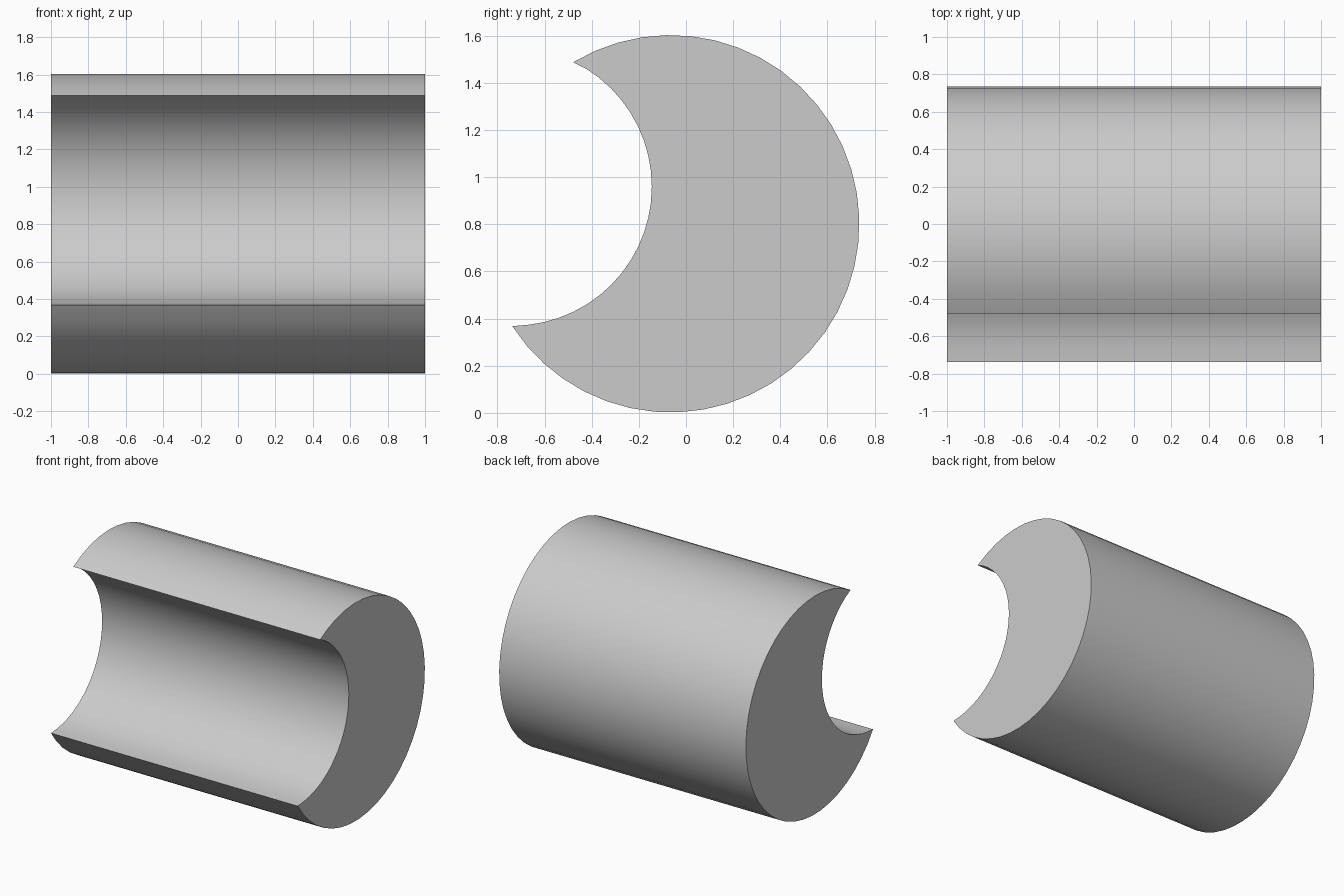
import bpy, bmesh
from math import cos, sin, radians

cube = bpy.data.objects.get("Cube")
if cube:
    bpy.data.objects.remove(cube, do_unlink=True)

# Plain grey finish
grey = bpy.data.materials.new("grey")
grey.use_nodes = True
colour = (0.6, 0.6, 0.6, 1)
grey.diffuse_color = colour
grey.node_tree.nodes["Principled BSDF"].inputs["Base Color"].default_value = colour


def arc(cy, cz, radius, start, end, steps):
    """Points (y, z) along an arc, angles in degrees."""
    angles = [radians(start + (end - start) * i / steps) for i in range(steps + 1)]
    return [(cy + radius * cos(a), cz + radius * sin(a)) for a in angles]


# Crescent profile: outer wall from lower tip round the back to the upper tip,
# then the hollow back down; the hollow's end points are shared with the tips
outer = arc(-0.065, 0.802, 0.8, 212.9, 481.1, 36)
hollow = arc(-0.734, 0.959, 0.589, 64.4, -90, 24)[1:-1]

# Extrude the profile along x
bm = bmesh.new()
cap = bm.faces.new([bm.verts.new((-1, y, z)) for y, z in outer + hollow])
side = bmesh.ops.extrude_face_region(bm, geom=[cap], use_keep_orig=True)
moved = [v for v in side["geom"] if isinstance(v, bmesh.types.BMVert)]
bmesh.ops.translate(bm, verts=moved, vec=(2, 0, 0))
bmesh.ops.recalc_face_normals(bm, faces=bm.faces)

mesh = bpy.data.meshes.new("crescent_cylinder")
bm.to_mesh(mesh)
bm.free()
mesh.materials.append(grey)
body = bpy.data.objects.new("crescent_cylinder", mesh)
bpy.context.collection.objects.link(body)

# Smooth curved walls, crisp tips and ends
bpy.ops.object.select_all(action="DESELECT")
body.select_set(True)
bpy.context.view_layer.objects.active = body
bpy.ops.object.shade_smooth_by_angle(angle=radians(30))
